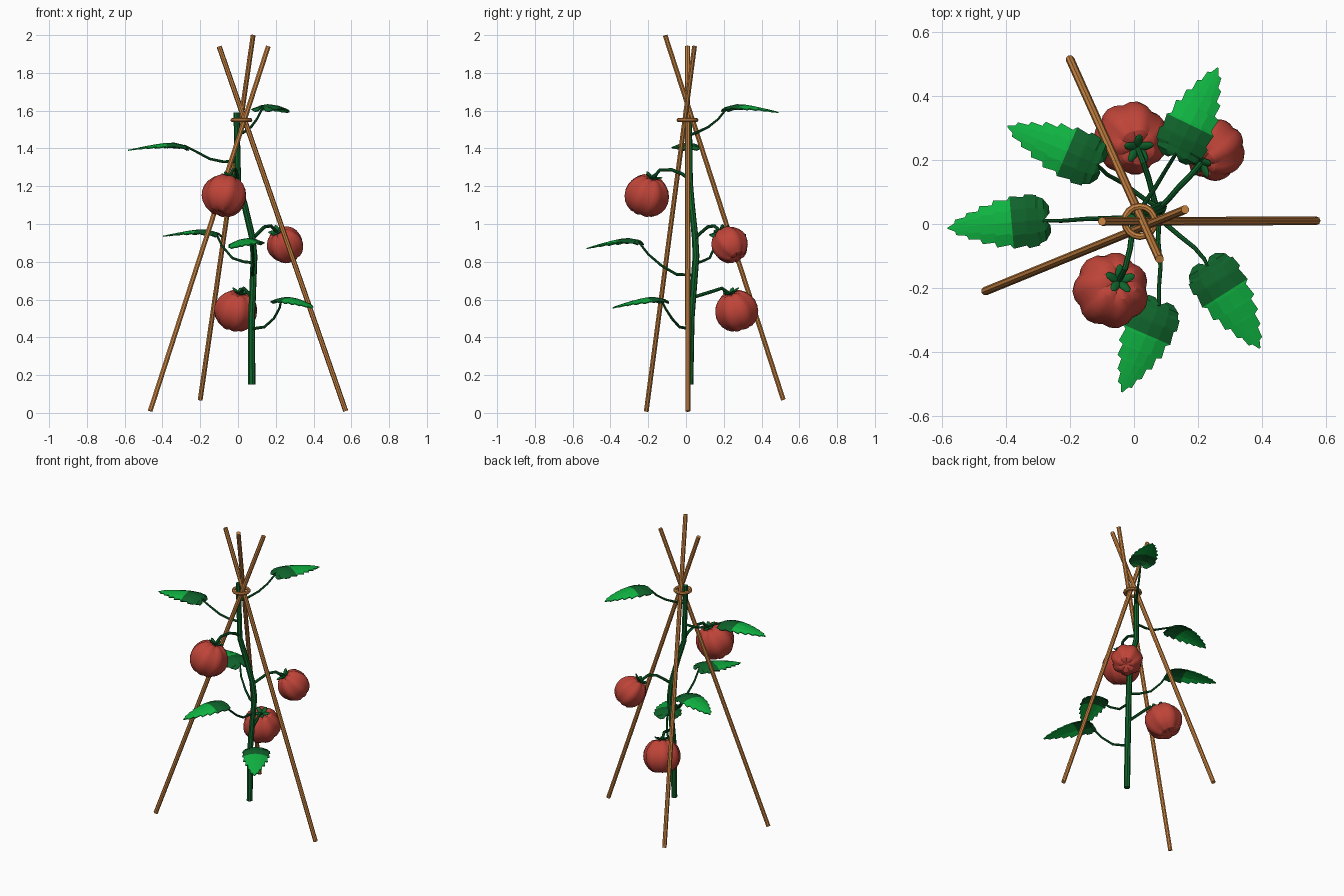
import bpy, bmesh, math
from mathutils import Vector, Matrix

if "Cube" in bpy.data.objects:
    bpy.data.objects.remove(bpy.data.objects["Cube"])


def mat(name, rgb):
    m = bpy.data.materials.new(name)
    m.diffuse_color = (*rgb, 1)
    m.use_nodes = True
    m.node_tree.nodes["Principled BSDF"].inputs["Base Color"].default_value = m.diffuse_color
    return m


WOOD = mat("wood", (0.60, 0.235, 0.055))
STEM = mat("dark_green", (0.005, 0.125, 0.024))
LEAF = mat("leaf_green", (0.005, 0.46, 0.055))
RED = mat("tomato_red", (0.52, 0.058, 0.04))


def finish(name, bm, mats, angle=None):
    me = bpy.data.meshes.new(name)
    bmesh.ops.recalc_face_normals(bm, faces=bm.faces[:])
    bm.to_mesh(me)
    bm.free()
    ob = bpy.data.objects.new(name, me)
    bpy.context.collection.objects.link(ob)
    for m in mats:
        me.materials.append(m)
    if angle:
        smooth(ob, angle)
    return ob


def smooth(ob, angle):
    bpy.ops.object.select_all(action='DESELECT')
    bpy.context.view_layer.objects.active = ob
    ob.select_set(True)
    bpy.ops.object.shade_smooth_by_angle(angle=math.radians(angle))


def tube(name, pts, radius, material, taper=1.0):
    cu = bpy.data.curves.new(name, 'CURVE')
    cu.dimensions = '3D'
    cu.bevel_depth = radius
    cu.bevel_resolution = 2
    cu.use_fill_caps = True
    sp = cu.splines.new('POLY')
    sp.points.add(len(pts) - 1)
    for i, p in enumerate(pts):
        sp.points[i].co = (*p, 1)
        sp.points[i].radius = 1 + (taper - 1) * i / (len(pts) - 1)
    ob = bpy.data.objects.new(name, cu)
    bpy.context.collection.objects.link(ob)
    bpy.ops.object.select_all(action='DESELECT')
    bpy.context.view_layer.objects.active = ob
    ob.select_set(True)
    bpy.ops.object.convert(target='MESH')
    ob = bpy.context.object
    ob.data.materials.clear()
    ob.data.materials.append(material)
    smooth(ob, 35)


# Three crossed canes and the tie ring
tube("cane_right", [(0.57, 0.01, 0.01), (-0.10, 0.008, 1.94)], 0.0135, WOOD)
tube("cane_left", [(-0.465, -0.21, 0.01), (0.16, 0.045, 1.94)], 0.0135, WOOD)
tube("cane_back", [(-0.20, 0.515, 0.07), (0.08, -0.11, 1.998)], 0.0135, WOOD)
bpy.ops.mesh.primitive_torus_add(location=(0.018, 0.008, 1.55), major_radius=0.047,
                                 minor_radius=0.011, major_segments=16, minor_segments=8)
tie = bpy.context.object
tie.name = "tie_ring"
tie.data.materials.append(WOOD)
smooth(tie, 40)

# Main stem
tube("main_stem", [(0.073, 0.02, 0.15), (0.072, 0.027, 0.5), (0.085, 0.053, 0.83),
                   (0.075, 0.048, 0.93), (0.035, 0.03, 1.1), (0.0, 0.02, 1.22),
                   (-0.008, 0.015, 1.59)], 0.019, STEM, 0.85)

# Half outline of a leaf: (along, across) as fractions of its length
OUTLINE = [(0, .06), (0, .13), (.05, .205), (.12, .235), (.11, .245), (.22, .262), (.24, .235),
           (.37, .255), (.40, .215), (.53, .23), (.55, .18), (.67, .185), (.69, .135),
           (.80, .13), (.82, .09), (.92, .075), (.93, .04), (1, .006)]


def leaf(name, base, tip):
    base, tip = Vector(base), Vector(tip)
    d = tip - base
    side = Vector((-d.y, d.x, 0)).normalized() * d.length
    bm = bmesh.new()
    rows = []
    for u, v in OUTLINE:
        row = []
        for k in (-1, -.5, 0, .5, 1):
            mid = max(u, .05 + .02 * u)
            a = mid + (u - mid) * abs(k)
            z = .034 * math.sin(math.pi * max(a, 0) ** .55) - .022 * (k * v / .25) ** 2
            row.append(bm.verts.new(base + d * a + side * (v * k) + Vector((0, 0, z))))
        rows.append(row)
    for i in range(len(rows) - 1):
        for j in range(4):
            f = bm.faces.new((rows[i][j], rows[i + 1][j], rows[i + 1][j + 1], rows[i][j + 1]))
            # base of the blade is darker than the tip
            f.material_index = 0 if OUTLINE[i + 1][0] < .39 else 1
    bmesh.ops.remove_doubles(bm, verts=bm.verts[:], dist=1e-5)
    ob = finish(name, bm, [STEM, LEAF])
    s = ob.modifiers.new("thickness", 'SOLIDIFY')
    s.thickness = 0.006
    s.offset = 0


# Leaves: base, tip, then the leaf stalk path
LEAVES = [
    ((-0.265, 0.015, 1.395), (-0.582, -0.013, 1.39),
     [(-0.01, 0.02, 1.33), (-0.08, 0.018, 1.33), (-0.15, 0.016, 1.345), (-0.225, 0.01, 1.385), (-0.285, 0.01, 1.415)]),
    ((-0.10, 0.18, 0.935), (-0.395, 0.305, 0.935),
     [(0.08, 0.05, 0.795), (0.03, 0.08, 0.80), (-0.03, 0.125, 0.82), (-0.085, 0.155, 0.885), (-0.118, 0.188, 0.955)]),
    ((0.125, 0.205, 1.60), (0.262, 0.488, 1.59),
     [(-0.005, 0.015, 1.47), (0.03, 0.06, 1.485), (0.07, 0.12, 1.515), (0.10, 0.17, 1.555), (0.133, 0.223, 1.62)]),
    ((0.085, -0.24, 0.895), (-0.038, -0.525, 0.87),
     [(0.08, 0.04, 0.73), (0.075, -0.05, 0.733), (0.083, -0.13, 0.78), (0.078, -0.20, 0.84), (0.078, -0.258, 0.915)]),
    ((0.22, -0.115, 0.585), (0.393, -0.388, 0.555),
     [(0.075, 0.02, 0.445), (0.14, -0.035, 0.455), (0.19, -0.075, 0.50), (0.22, -0.11, 0.555), (0.231, -0.133, 0.605)]),
]
for n, (b, t, path) in enumerate(LEAVES, 1):
    leaf(f"leaf_{n}", b, t)
    tube(f"leaf_stalk_{n}", path, 0.008, STEM, 0.7)


def fruit(name, centre, axis, radius, height):
    rot = Vector((0, 0, 1)).rotation_difference(Vector(axis).normalized()).to_matrix().to_4x4()
    place = Matrix.Translation(centre) @ rot
    # Ribbed, dimpled body
    bm = bmesh.new()
    bmesh.ops.create_uvsphere(bm, u_segments=28, v_segments=12, radius=1)
    for v in bm.verts:
        x, y, z = v.co
        rxy = math.hypot(x, y)
        rib = 0.90 + 0.10 * abs(math.sin(3.5 * math.atan2(y, x))) if rxy > 1e-4 else 1
        dip = 0.2 * max(0, 1 - rxy / 0.5) ** 1.5
        v.co = (x * radius * rib, y * radius * rib, (z - math.copysign(dip, z)) * height * (0.6 + 0.4 * rib))
    bm.transform(place)
    finish(name, bm, [RED], 28)
    # Five sepals curling up around the stalk
    bm = bmesh.new()
    for i in range(5):
        m = (place @ Matrix.Translation((0, 0, height * 0.86))
             @ Matrix.Rotation(i * math.tau / 5 + .3, 4, 'Z') @ Matrix.Rotation(-.4, 4, 'Y')
             @ Matrix.Translation((0.026, 0, 0)) @ Matrix.Diagonal((0.028, 0.014, 0.006, 1)))
        bmesh.ops.create_uvsphere(bm, u_segments=8, v_segments=6, radius=1, matrix=m)
    finish(name + "_calyx", bm, [STEM], 40)
    return place @ Vector((0, 0, height * 0.82))


# Tomatoes: centre, axis, radius, half height, stalk points before the calyx
FRUITS = [
    ((-0.072, -0.207, 1.15), (0.03, 0.035, 0.11), 0.121, 0.114,
     [(0.0, 0.02, 1.235), (-0.005, -0.02, 1.265), (-0.012, -0.075, 1.287), (-0.028, -0.14, 1.285)]),
    ((0.25, 0.232, 0.89), (-0.045, -0.045, 0.075), 0.098, 0.099,
     [(0.08, 0.05, 0.925), (0.11, 0.08, 0.955), (0.14, 0.115, 0.985), (0.175, 0.15, 0.99)]),
    ((-0.01, 0.268, 0.54), (0.025, -0.035, 0.11), 0.117, 0.112,
     [(0.075, 0.035, 0.61), (0.062, 0.08, 0.625), (0.045, 0.145, 0.645), (0.03, 0.19, 0.66)]),
]
for n, (c, a, r, h, path) in enumerate(FRUITS, 1):
    top = fruit(f"tomato_{n}", c, a, r, h)
    tube(f"tomato_stalk_{n}", path + [top], 0.009, STEM)
